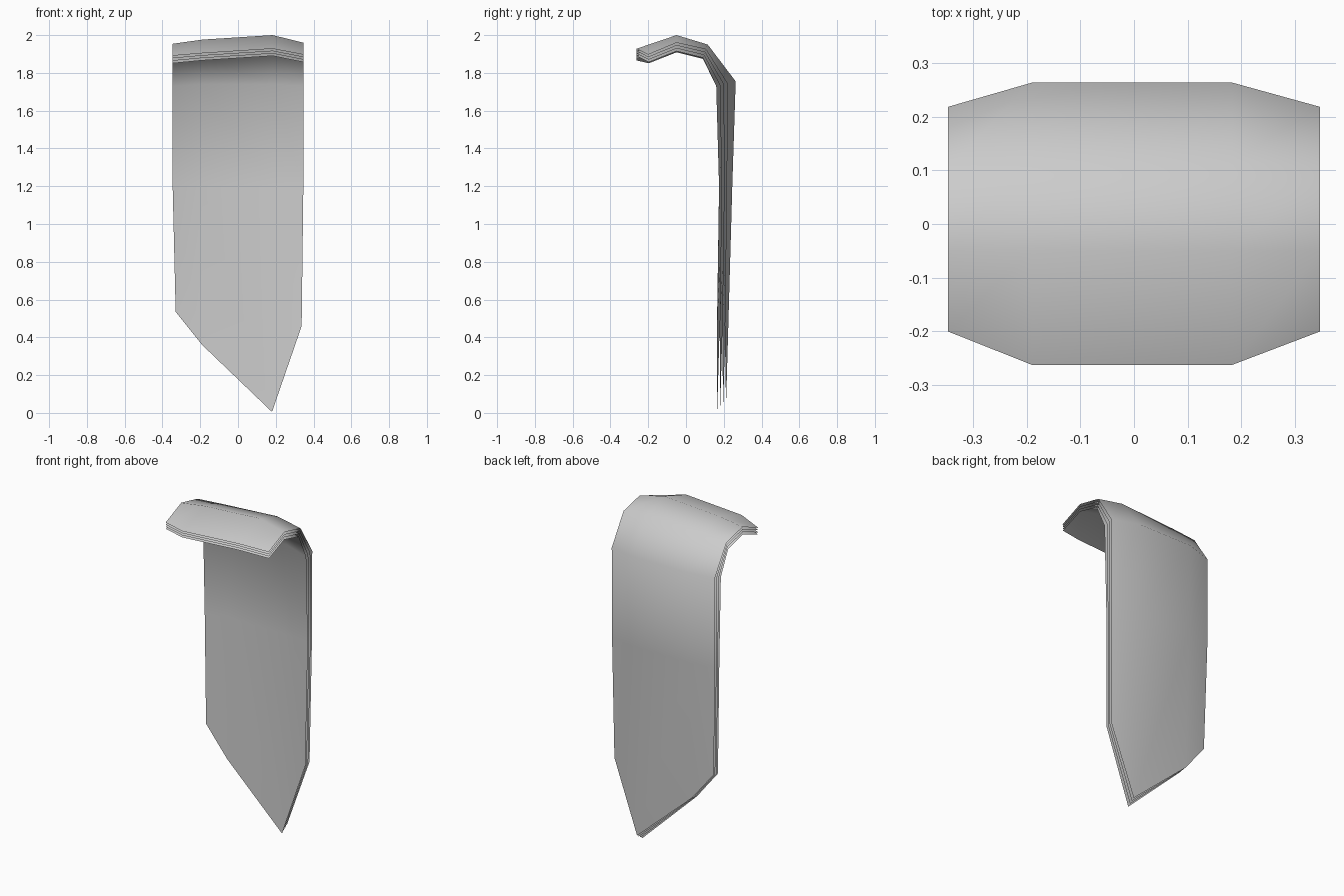
import bpy
import bmesh
from mathutils import Vector

if "Cube" in bpy.data.objects:
    bpy.data.objects.remove(bpy.data.objects["Cube"])

# Side profiles (y, z) from the front lip, over the bend, down to the hem:
# inner and outer sheet, along the middle and along the side edges
MID_IN = [(-.262, 1.89), (-.05, 1.955), (.10, 1.91), (.21, 1.74), (.20, 1.2), (.165, .005)]
MID_OUT = [(-.262, 1.928), (-.05, 2.0), (.115, 1.95), (.263, 1.755), (.245, 1.2), (.212, .04)]
EDGE_IN = [(-.197, 1.857), (-.05, 1.915), (.09, 1.88), (.16, 1.73), (.175, 1.2), (.165, .46)]
EDGE_OUT = [(-.20, 1.897), (-.05, 1.96), (.105, 1.925), (.218, 1.745), (.215, 1.2), (.205, .46)]

# Columns: x at top, x at hem, inner profile, outer profile, drop at top, hem height
COLUMNS = [
    (-.346, -.33, EDGE_IN, EDGE_OUT, .006, .535),
    (-.19, -.19, MID_IN, MID_OUT, .024, .36),
    (.183, .18, MID_IN, MID_OUT, 0, None),
    (.346, .337, EDGE_IN, EDGE_OUT, 0, .46),
]
LAYERS = 4


def make_sheet(index):
    t = index / (LAYERS - 1)
    bm = bmesh.new()
    grid = []
    for x_top, x_hem, inner, outer, drop, hem in COLUMNS:
        column = []
        last = len(inner) - 1
        for row, (a, b) in enumerate(zip(inner, outer)):
            p = Vector(a).lerp(Vector(b), t)
            if row < 3:
                p.y -= drop
            if row == last and hem is not None:
                p.y = hem + .008 * t
            x = x_hem if row == last else x_top
            column.append(bm.verts.new((x, p.x, p.y)))
        grid.append(column)
    for left, right in zip(grid, grid[1:]):
        for r in range(len(left) - 1):
            bm.faces.new((left[r], right[r], right[r + 1], left[r + 1]))
    for face in bm.faces:
        face.smooth = True
    mesh = bpy.data.meshes.new(f"cloth_layer_{index + 1}")
    bm.to_mesh(mesh)
    bm.free()
    obj = bpy.data.objects.new(mesh.name, mesh)
    bpy.context.collection.objects.link(obj)


# Stack of thin draped sheets
for i in range(LAYERS):
    make_sheet(i)
